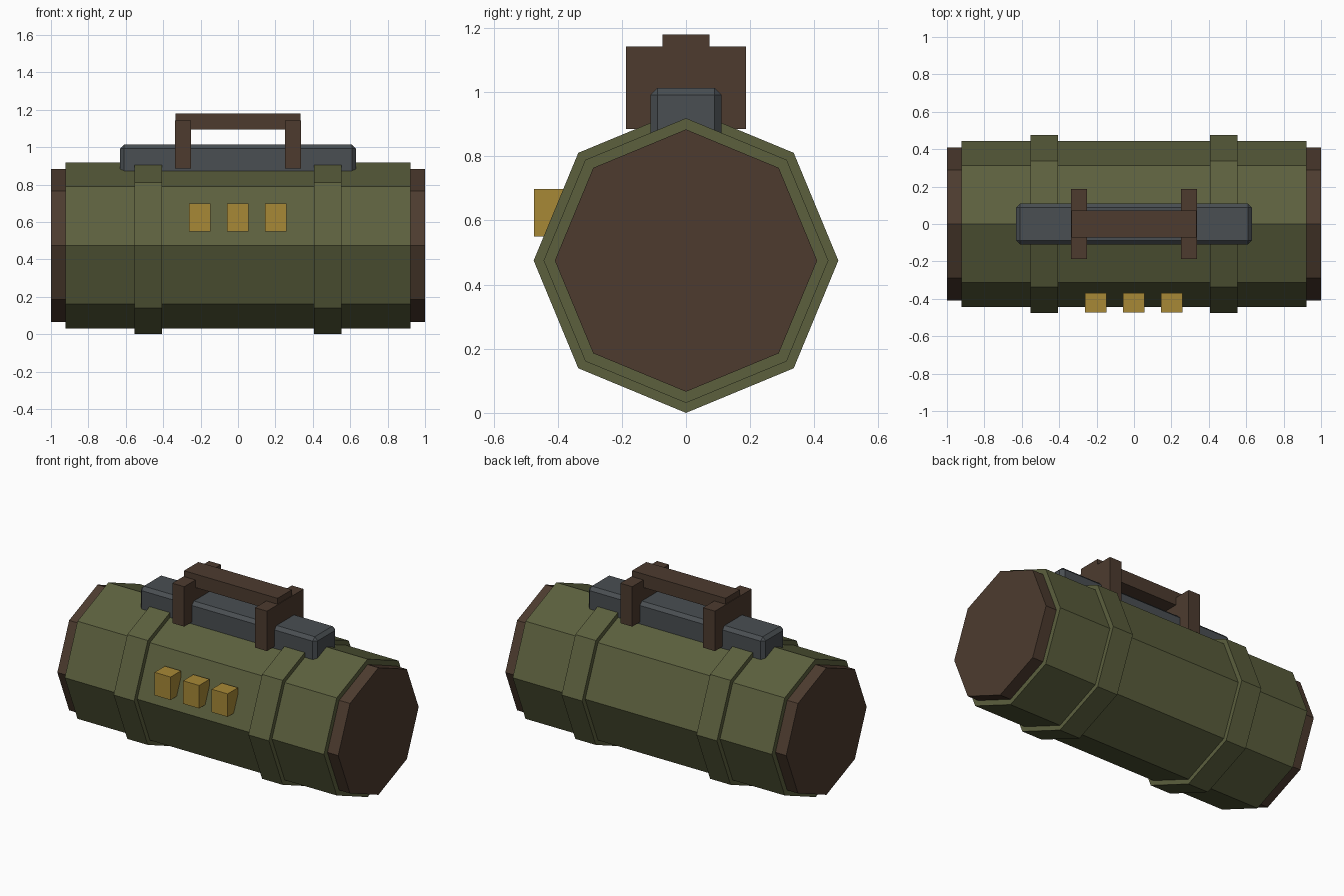
import bpy, math

if "Cube" in bpy.data.objects:
    bpy.data.objects.remove(bpy.data.objects["Cube"])


def material(name, rgb):
    m = bpy.data.materials.new(name)
    m.diffuse_color = (*rgb, 1.0)
    m.use_nodes = True
    m.node_tree.nodes["Principled BSDF"].inputs["Base Color"].default_value = m.diffuse_color
    return m


OLIVE = material("olive canvas", (0.107, 0.117, 0.048))
BROWN = material("brown leather", (0.074, 0.044, 0.028))
GREY = material("dark grey metal", (0.067, 0.077, 0.085))
BRASS = material("brass", (0.39, 0.25, 0.037))

AXIS_Z = 0.475  # height of the barrel's centre line


def octagon(name, x0, x1, radius, mat):
    """Eight-sided barrel lying along x, with a corner pointing up."""
    bpy.ops.mesh.primitive_cylinder_add(
        vertices=8, radius=radius, depth=x1 - x0,
        location=((x0 + x1) / 2, 0, AXIS_Z), rotation=(0, math.pi / 2, 0))
    ob = bpy.context.object
    ob.name = name
    ob.data.materials.append(mat)
    return ob


def box(name, x, y, z, mat, bevel=0.0):
    """Box from (min, max) ranges, with an optional flat chamfer."""
    lo, hi = zip(x, y, z)
    bpy.ops.mesh.primitive_cube_add(
        size=1, location=[(a + b) / 2 for a, b in zip(lo, hi)])
    ob = bpy.context.object
    ob.name = name
    ob.scale = [b - a for a, b in zip(lo, hi)]
    bpy.ops.object.transform_apply(location=False, rotation=False, scale=True)
    ob.data.materials.append(mat)
    if bevel:
        mod = ob.modifiers.new("chamfer", 'BEVEL')
        mod.width = bevel
        mod.segments = 1
    return ob


# Barrel body
octagon("bag_body", -0.923, 0.923, 0.444, OLIVE)

# End caps and raised straps, one of each per side
for side, s in (("left", -1), ("right", 1)):
    octagon(side + "_end_cap", *sorted((s * 0.90, s * 1.0)), 0.409, BROWN)
    octagon(side + "_strap", *sorted((s * 0.407, s * 0.553)), 0.475, OLIVE)
    # Handle posts
    box(side + "_handle_post", sorted((s * 0.252, s * 0.337)),
        (-0.187, 0.187), (0.885, 1.142), BROWN)

# Chamfered metal spine on top
box("top_spine", (-0.63, 0.63), (-0.11, 0.11), (0.80, 1.013), GREY, 0.021)

# Handle grip
box("handle_grip", (-0.333, 0.333), (-0.073, 0.073), (1.093, 1.18), BROWN)

# Row of three front clasps
for i in range(3):
    cx = (i - 1) * 0.203 - 0.002
    box(f"front_clasp_{i + 1}", (cx - 0.057, cx + 0.057),
        (-0.474, -0.369), (0.55, 0.698), BRASS)
